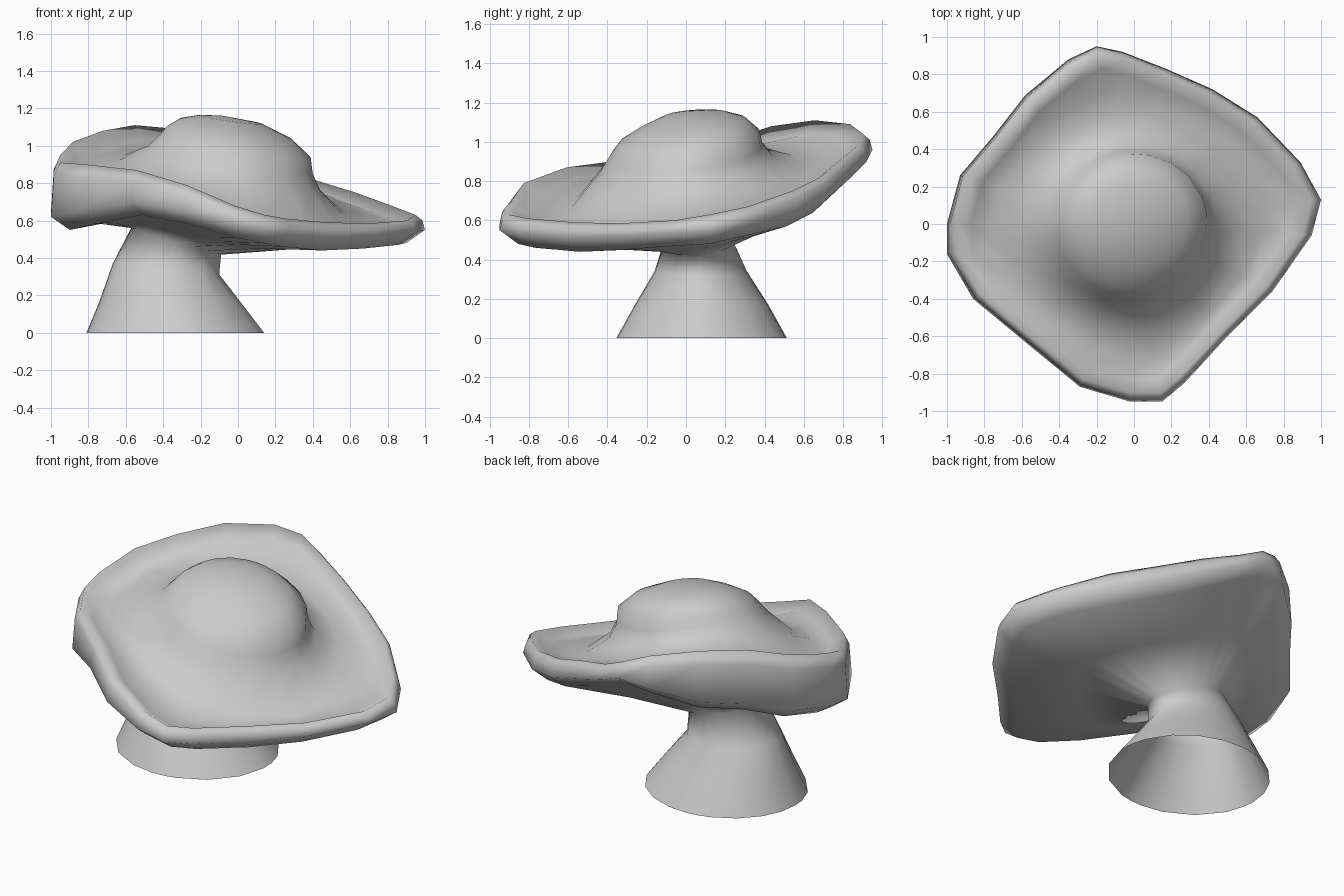
import bpy
import bmesh
from math import atan2, cos, sin
from mathutils import Vector

default_cube = bpy.data.objects.get("Cube")
if default_cube:
    bpy.data.objects.remove(default_cube, do_unlink=True)

# Brim outline, counter-clockwise: x, y, height of the lip, height of the lower edge
BRIM = [
    (1, .13, .63, .48), (.89, .33, .67, .52), (.66, .57, .75, .57),
    (.42, .72, .82, .64), (.17, .83, .91, .74), (-.06, .92, .98, .83),
    (-.2, .95, 1.04, .89), (-.35, .88, 1.09, .84), (-.58, .69, 1.11, .74),
    (-.76, .46, 1.08, .69), (-.93, .26, 1.02, .62), (-1, 0, .95, .57),
    (-1, -.16, .91, .55), (-.86, -.4, .9, .58), (-.57, -.64, .87, .63),
    (-.29, -.87, .79, .58), (-.02, -.95, .68, .51), (.15, -.95, .63, .48),
    (.27, -.85, .61, .46), (.5, -.6, .59, .44), (.74, -.36, .585, .45),
    (.95, -.06, .6, .47),
]
ANGLES = [atan2(y, x) for x, y, lip, low in BRIM]


def ellipse_ring(center_x, center_y, radius_x, radius_y, height, slope_x=0, slope_y=0):
    """Ring of points on an ellipse lying in a tilted plane."""
    ring = []
    for angle in ANGLES:
        dx, dy = radius_x * cos(angle), radius_y * sin(angle)
        z = height + slope_x * dx + slope_y * dy
        ring.append(Vector((center_x + dx, center_y + dy, z)))
    return ring


def brim_ring(scale, blend, offset=0):
    """Brim outline scaled inward; blend runs from lower edge to lip."""
    return [Vector((x * scale, y * scale, low + (lip - low) * blend + offset))
            for x, y, lip, low in BRIM]


def mix_rings(first, second, factor):
    return [a.lerp(b, factor) for a, b in zip(first, second)]


def loft(name, rings, tip, material):
    """Skin a stack of rings and close the top with a fan."""
    bm = bmesh.new()
    loops = [[bm.verts.new(point) for point in ring] for ring in rings]
    count = len(ANGLES)
    for lower, upper in zip(loops, loops[1:]):
        for i in range(count):
            j = (i + 1) % count
            bm.faces.new((lower[i], lower[j], upper[j], upper[i]))
    apex = bm.verts.new(tip)
    for i in range(count):
        bm.faces.new((loops[-1][i], loops[-1][(i + 1) % count], apex))
    for face in bm.faces:
        face.smooth = True
    mesh = bpy.data.meshes.new(name)
    bm.to_mesh(mesh)
    bm.free()
    mesh.materials.append(material)
    obj = bpy.data.objects.new(name, mesh)
    bpy.context.collection.objects.link(obj)
    return obj


# Plain grey
grey = bpy.data.materials.new("plain_grey")
grey.use_nodes = True
grey_color = (.6, .6, .6, 1)
grey.diffuse_color = grey_color
grey.node_tree.nodes["Principled BSDF"].inputs["Base Color"].default_value = grey_color

# Hollow flared stem, open at the bottom
stem = [
    ellipse_ring(-.335, .08, .475, .435, 0),
    ellipse_ring(-.365, .08, .375, .34, .17),
    ellipse_ring(-.385, .075, .285, .235, .34, -.1),
]
neck = ellipse_ring(-.33, .06, .24, .175, .49, -.3, .05)

# Underside of the brim, then its rounded outer edge and lip
low_edge = brim_ring(.9, 0)
underside = [neck, mix_rings(neck, brim_ring(.9, .15), .5), low_edge]
edge = [brim_ring(1, 0, .07), brim_ring(.985, .8), brim_ring(.95, 1)]

# Shallow bowl sloping down to the foot of the crown
lip = brim_ring(.87, .85, -.02)
foot = ellipse_ring(-.03, 0, .6, .58, .775, -.25, .19)
bowl = [lip, mix_rings(lip, foot, .5), foot]

# Crown, steepest on its low side
crown = [
    ellipse_ring(-.02, 0, .46, .44, .88, -.26, .09),
    ellipse_ring(-.01, 0, .41, .39, .955, -.25, .08),
    ellipse_ring(.005, .015, .385, .36, 1.02, -.22, .09),
    ellipse_ring(-.015, .035, .3, .27, 1.09, -.18, .1),
    ellipse_ring(-.04, .05, .17, .16, 1.14, -.14, .06),
]

loft("brimmed_cap_on_stem", stem + underside + edge + bowl + crown,
     (-.08, .06, 1.16), grey)
